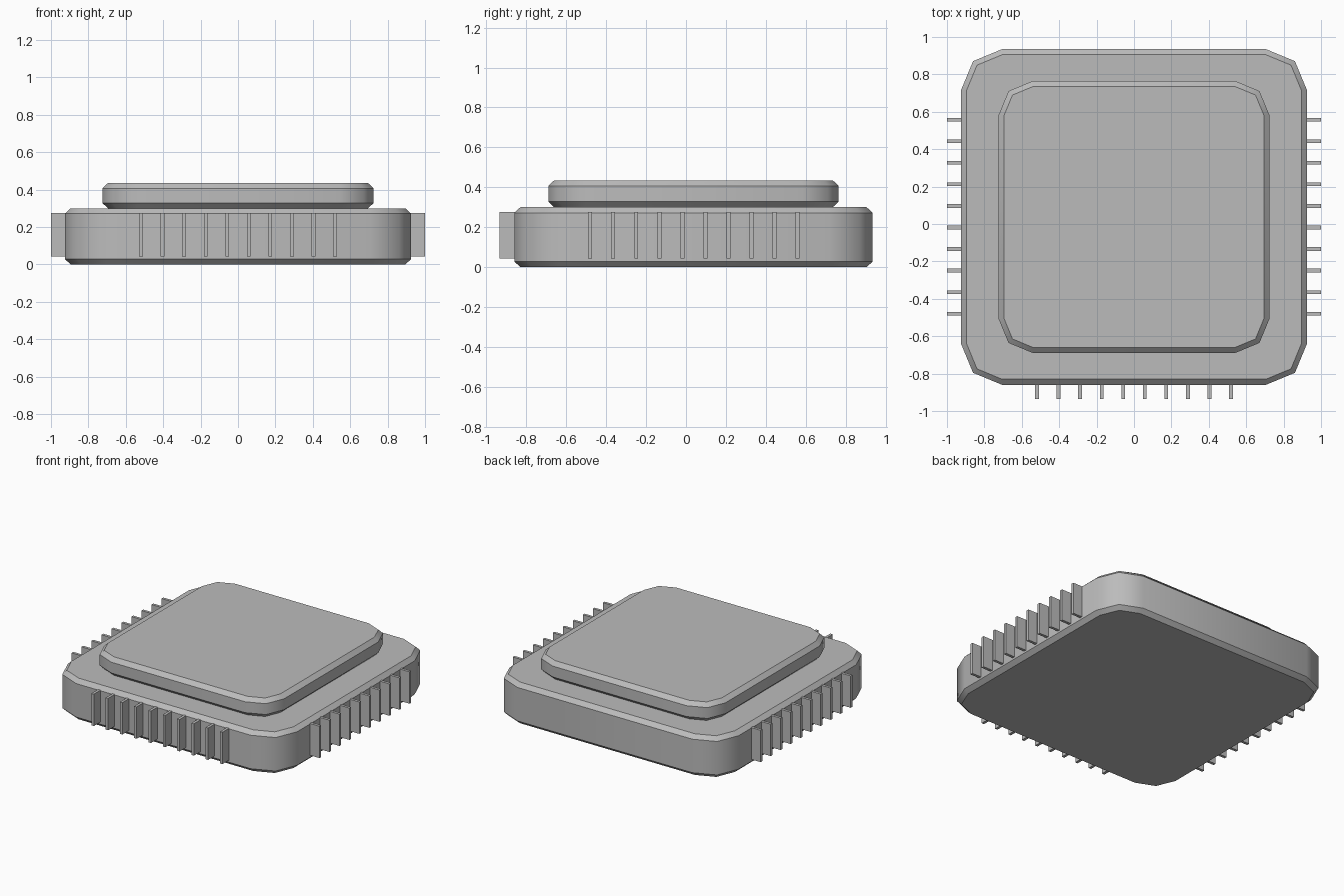
import bpy, bmesh
from math import radians, cos, sin

cube = bpy.data.objects.get("Cube")
if cube:
    bpy.data.objects.remove(cube)

grey = bpy.data.materials.new("mid_grey")
grey.use_nodes = True
grey.diffuse_color = (0.5, 0.5, 0.5, 1)
grey.node_tree.nodes["Principled BSDF"].inputs["Base Color"].default_value = grey.diffuse_color


def finish(bm, name):
    bmesh.ops.recalc_face_normals(bm, faces=bm.faces)
    mesh = bpy.data.meshes.new(name)
    bm.to_mesh(mesh)
    bm.free()
    mesh.materials.append(grey)
    obj = bpy.data.objects.new(name, mesh)
    bpy.context.collection.objects.link(obj)
    return obj


def rounded_slab(name, half_x, y_min, y_max, radius, z_low, z_high, bevel, drop):
    """Slab with two-segment rounded corners and chamfered rims."""
    cy, half_y = (y_min + y_max) / 2, (y_max - y_min) / 2
    corners = [(1, 1, 0), (-1, 1, 90), (-1, -1, 180), (1, -1, 270)]
    bm = bmesh.new()
    rings = []
    for z, inset in ((z_low, bevel), (z_low + drop, 0), (z_high - drop, 0), (z_high, bevel)):
        r = radius - inset
        ring = []
        for sx, sy, start in corners:
            for step in range(3):
                a = radians(start + 45 * step)
                ring.append(bm.verts.new((sx * (half_x - radius) + r * cos(a),
                                          cy + sy * (half_y - radius) + r * sin(a), z)))
        rings.append(ring)
    n = len(rings[0])
    for low, high in zip(rings, rings[1:]):
        for i in range(n):
            j = (i + 1) % n
            bm.faces.new((low[i], low[j], high[j], high[i])).smooth = True
    bm.faces.new(rings[0])
    bm.faces.new(rings[-1])
    # rims stay crisp, the rounded corners shade smoothly
    for e in bm.edges:
        e.smooth = abs(e.verts[0].co.z - e.verts[1].co.z) > 0.001
    return finish(bm, name)


def fin_row(name, centres, size):
    """Row of thin upright fins."""
    bm = bmesh.new()
    for c in centres:
        verts = bmesh.ops.create_cube(bm, size=1)["verts"]
        bmesh.ops.scale(bm, vec=size, verts=verts)
        bmesh.ops.translate(bm, vec=c, verts=verts)
    return finish(bm, name)


# Main body and raised lid
rounded_slab("body", 0.925, -0.86, 0.935, 0.22, 0.0, 0.30, 0.03, 0.028)
rounded_slab("lid", 0.725, -0.69, 0.765, 0.185, 0.30, 0.435, 0.03, 0.028)

# Fins on both sides and the front; the back is plain
COUNT, PITCH, FIN_Z = 10, 0.1153, 0.159
THICK, DEPTH, HEIGHT = 0.02, 0.10, 0.232
offsets = [(i - (COUNT - 1) / 2) * PITCH for i in range(COUNT)]
for side, sign in (("left", 1), ("right", -1)):
    fin_row(side + "_fins", [(sign * 0.95, 0.039 + o, FIN_Z) for o in offsets],
            (DEPTH, THICK, HEIGHT))
fin_row("front_fins", [(o, -0.885, FIN_Z) for o in offsets], (THICK, DEPTH, HEIGHT))
